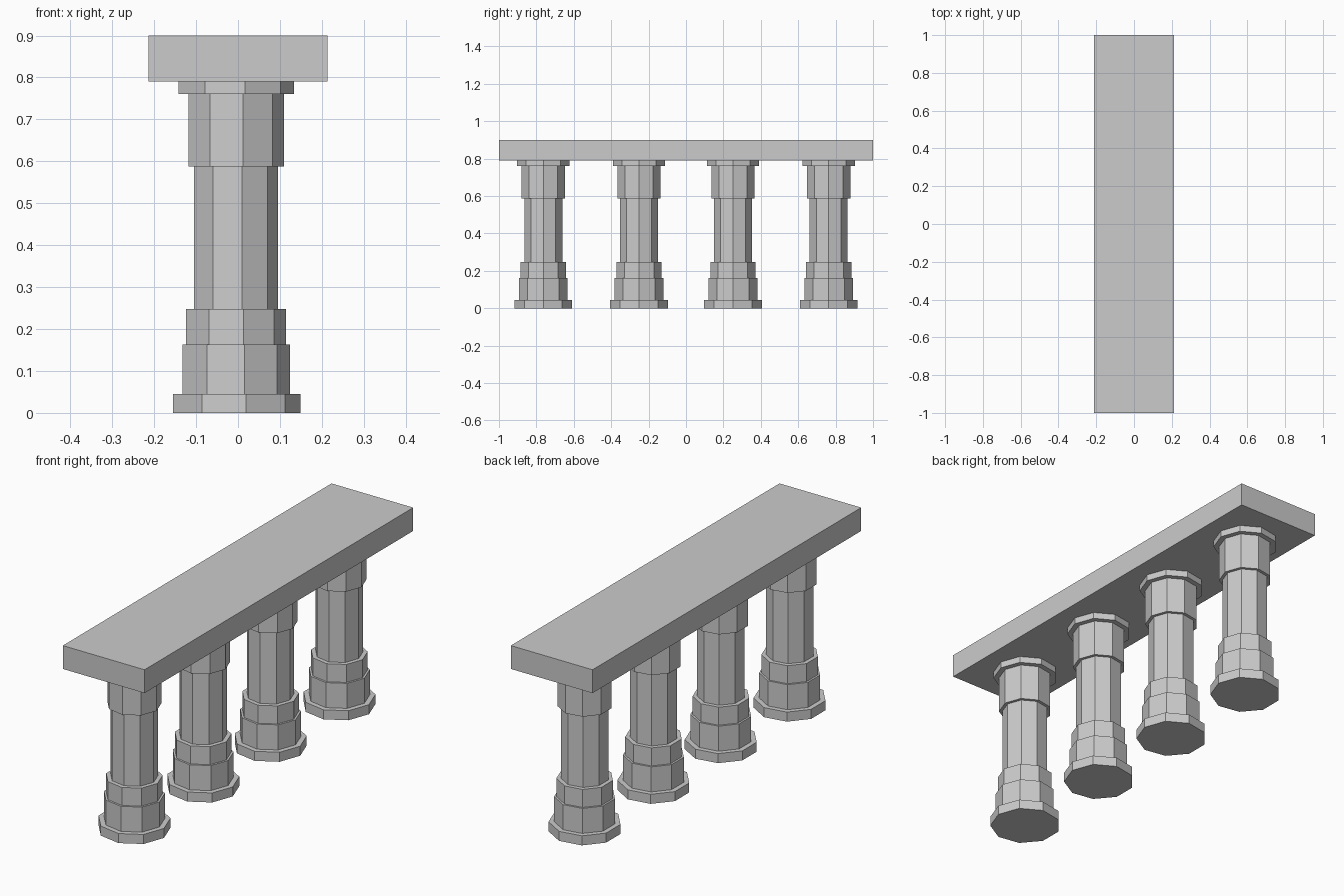
import bpy, bmesh
from math import cos, sin, tau

if "Cube" in bpy.data.objects:
    bpy.data.objects.remove(bpy.data.objects["Cube"])

SIDES = 9
# (bottom z, top z, radius) of each stepped drum
DRUMS = [(0, .045, .1565), (.045, .163, .1325), (.163, .248, .123),
         (.248, .588, .103), (.588, .76, .1175), (.76, .79, .142)]


def add_object(name, bm):
    bmesh.ops.recalc_face_normals(bm, faces=bm.faces[:])
    mesh = bpy.data.meshes.new(name)
    bm.to_mesh(mesh)
    bm.free()
    obj = bpy.data.objects.new(name, mesh)
    bpy.context.collection.objects.link(obj)
    return obj


# Column: nine-sided stepped profile, one ring at each drum edge
bm = bmesh.new()
rings = []
for z0, z1, r in DRUMS:
    for z in (z0, z1):
        rings.append([bm.verts.new((r * cos(tau * i / SIDES), r * sin(tau * i / SIDES), z))
                      for i in range(SIDES)])
for a, b in zip(rings, rings[1:]):
    for i in range(SIDES):
        j = (i + 1) % SIDES
        bm.faces.new((a[i], a[j], b[j], b[i]))
bm.faces.new(rings[0][::-1])
bm.faces.new(rings[-1])
column = add_object("column_1", bm)

# Four columns in a row, sharing one mesh
for n, y in enumerate((-.763, -.251, .251, .763), 1):
    obj = column
    if n > 1:
        obj = bpy.data.objects.new(f"column_{n}", column.data)
        bpy.context.collection.objects.link(obj)
    obj.location = (-.008, y, 0)

# Top slab
bm = bmesh.new()
bmesh.ops.create_cube(bm, size=1)
bmesh.ops.scale(bm, vec=(.426, 2, .11), verts=bm.verts)
bmesh.ops.translate(bm, vec=(0, 0, .845), verts=bm.verts)
add_object("top_slab", bm)
